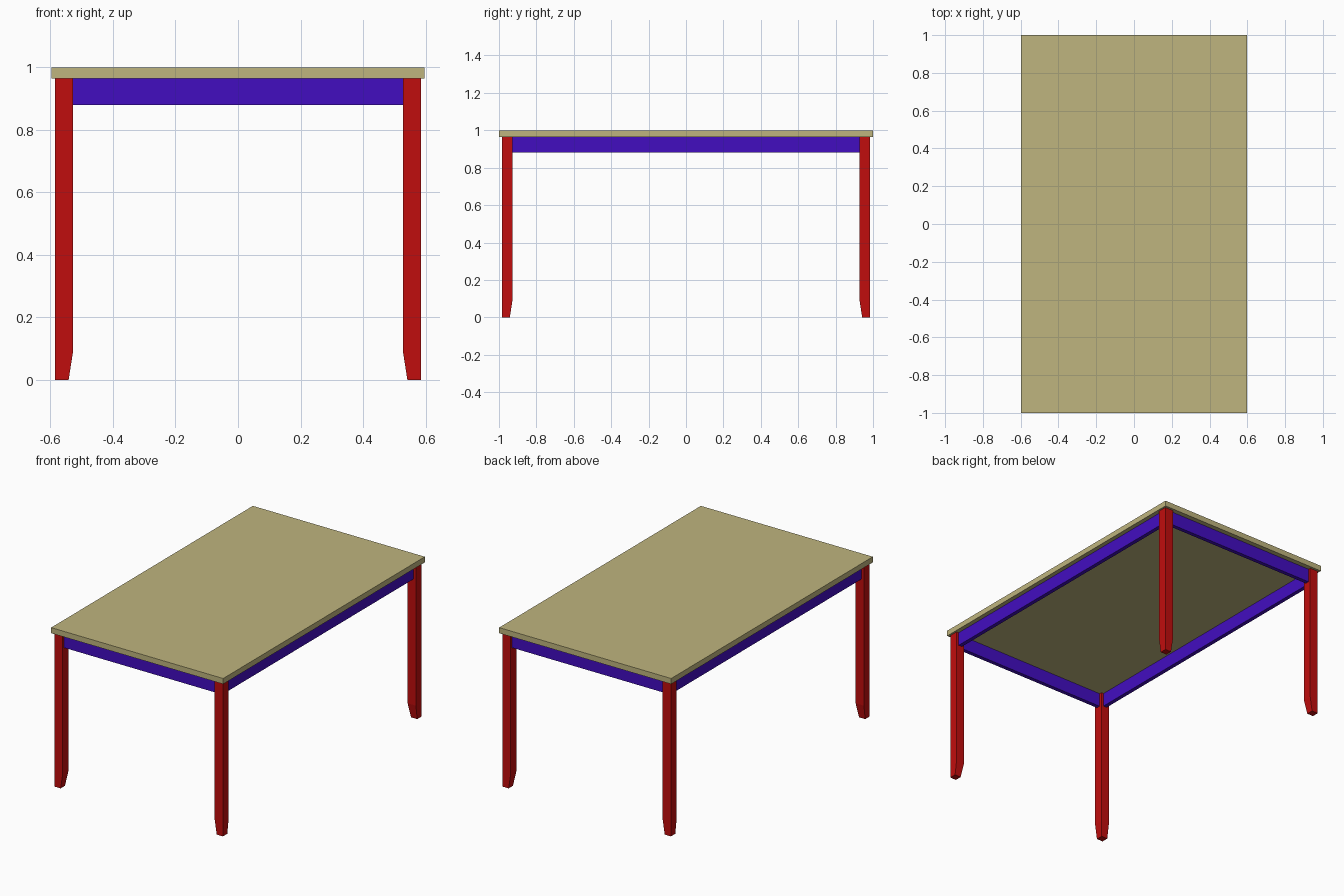
import bpy, bmesh

cube = bpy.data.objects.get("Cube")
if cube:
    bpy.data.objects.remove(cube, do_unlink=True)


def material(name, rgb):
    m = bpy.data.materials.new(name)
    m.use_nodes = True
    m.diffuse_color = (*rgb, 1)
    m.node_tree.nodes["Principled BSDF"].inputs["Base Color"].default_value = (*rgb, 1)
    return m


tan = material("tan top", (0.52, 0.46, 0.21))
red = material("red legs", (0.53, 0.004, 0.004))
violet = material("violet rails", (0.055, 0.004, 0.53))


def finish(name, bm, mat):
    bmesh.ops.recalc_face_normals(bm, faces=bm.faces[:])
    mesh = bpy.data.meshes.new(name)
    bm.to_mesh(mesh)
    bm.free()
    mesh.materials.append(mat)
    obj = bpy.data.objects.new(name, mesh)
    bpy.context.collection.objects.link(obj)
    return obj


def box(name, lo, hi, mat):
    bm = bmesh.new()
    bmesh.ops.create_cube(bm, size=1)
    for v in bm.verts:
        v.co = [lo[i] if v.co[i] < 0 else hi[i] for i in range(3)]
    return finish(name, bm, mat)


TOP, UNDER, RAIL_Z = 1.0, 0.965, 0.88
OUT_X, OUT_Y, LEG = 0.585, 0.985, 0.057     # outer leg faces and leg width
RAIL_OUT, RAIL_IN = 0.016, 0.041            # rail faces, inward from outer leg face
IN_X, IN_Y = OUT_X - LEG, OUT_Y - LEG

# Table top
box("table_top", (-0.597, -1, UNDER), (0.597, 1, TOP), tan)


# Square leg whose two inner faces taper in at the foot
def leg(name, sx, sy):
    bm = bmesh.new()
    rings = []
    for z, w in ((0, 0.043), (0.09, LEG), (UNDER, LEG)):
        x, y = OUT_X - w, OUT_Y - w
        rings.append([bm.verts.new((sx * px, sy * py, z)) for px, py in
                      ((x, y), (OUT_X, y), (OUT_X, OUT_Y), (x, OUT_Y))])
    for a, b in zip(rings, rings[1:]):
        for i in range(4):
            j = (i + 1) % 4
            bm.faces.new((a[i], a[j], b[j], b[i]))
    bm.faces.new(rings[0])
    bm.faces.new(rings[-1])
    finish(name, bm, red)


for sy, end in ((-1, "front"), (1, "back")):
    for sx, side in ((1, "left"), (-1, "right")):
        leg(f"{end}_{side}_leg", sx, sy)

# Rails between the legs
for s, end, side in ((-1, "front", "right"), (1, "back", "left")):
    ys = sorted((s * (OUT_Y - RAIL_OUT), s * (OUT_Y - RAIL_IN)))
    box(f"{end}_rail", (-IN_X, ys[0], RAIL_Z), (IN_X, ys[1], UNDER), violet)
    xs = sorted((s * (OUT_X - RAIL_OUT), s * (OUT_X - RAIL_IN)))
    box(f"{side}_rail", (xs[0], -IN_Y, RAIL_Z), (xs[1], IN_Y, UNDER), violet)
